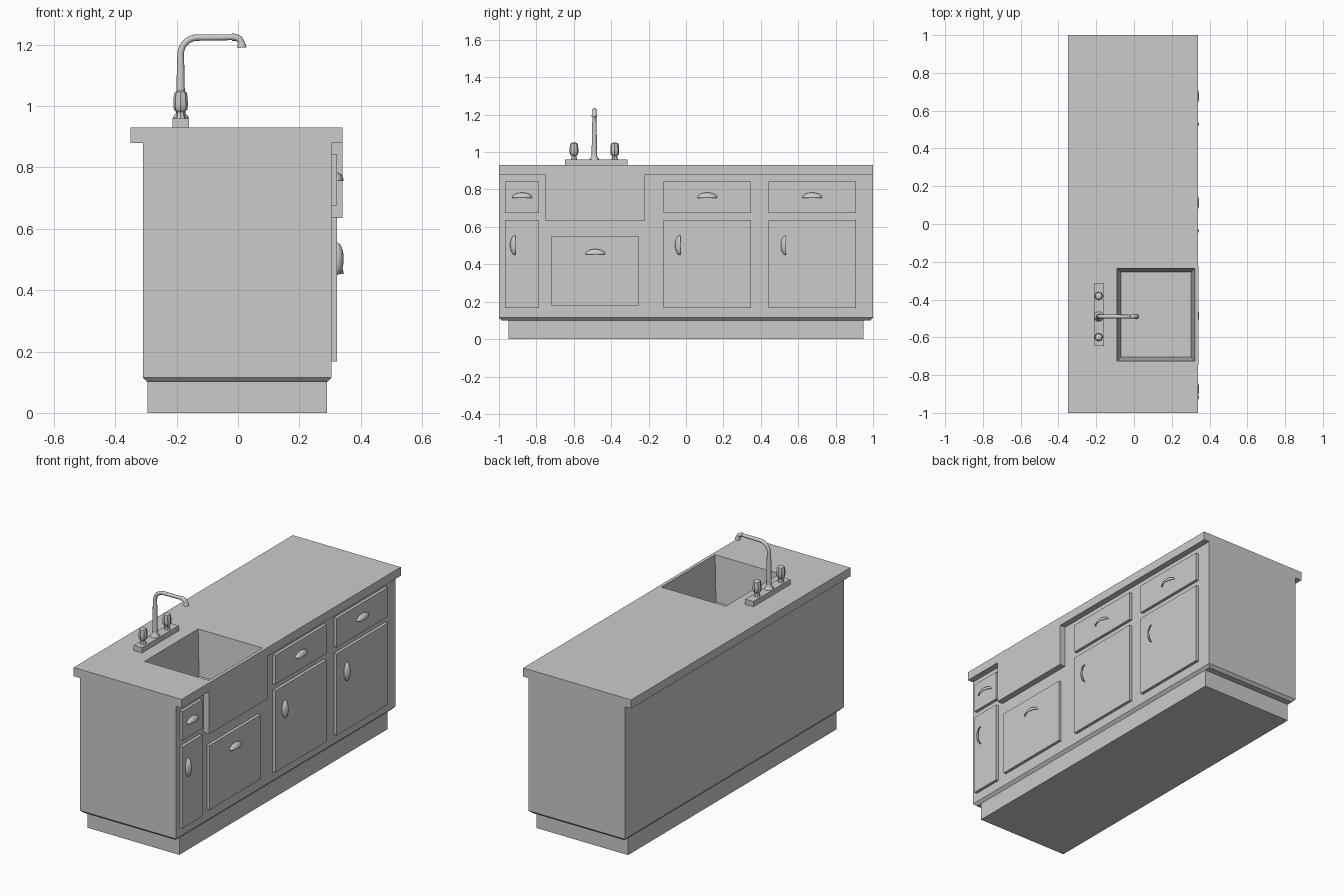
import bpy, bmesh
from math import sin, cos, pi, radians

if "Cube" in bpy.data.objects:
    bpy.data.objects.remove(bpy.data.objects["Cube"])


def finish(name, bm, smooth=None):
    bmesh.ops.recalc_face_normals(bm, faces=bm.faces)
    me = bpy.data.meshes.new(name)
    bm.to_mesh(me)
    bm.free()
    ob = bpy.data.objects.new(name, me)
    bpy.context.collection.objects.link(ob)
    if smooth:
        shade(ob, smooth)
    return ob


def shade(ob, angle):
    bpy.ops.object.select_all(action='DESELECT')
    ob.select_set(True)
    bpy.context.view_layer.objects.active = ob
    bpy.ops.object.shade_smooth_by_angle(angle=radians(angle))


def box(name, x, y, z, inset=0):
    """Box between ranges; inset shrinks the bottom to make a taper."""
    bm = bmesh.new()
    rings = []
    for h, i in ((z[0], inset), (z[1], 0)):
        rings.append([bm.verts.new((px, py, h)) for px, py in (
            (x[0] + i, y[0] + i), (x[1] - i, y[0] + i),
            (x[1] - i, y[1] - i), (x[0] + i, y[1] - i))])
    a, b = rings
    bm.faces.new(a[::-1])
    bm.faces.new(b)
    for k in range(4):
        n = (k + 1) % 4
        bm.faces.new((a[k], a[n], b[n], b[k]))
    return finish(name, bm)


def boolean(ob, tool, op):
    tool.hide_render = True
    tool.hide_viewport = False
    m = ob.modifiers.new(op.lower(), 'BOOLEAN')
    m.object, m.operation, m.solver = tool, op, 'EXACT'
    bpy.ops.object.select_all(action='DESELECT')
    bpy.context.view_layer.objects.active = ob
    ob.select_set(True)
    bpy.ops.object.modifier_apply(modifier=m.name)
    bpy.data.objects.remove(tool)


def lathe(name, profile, loc, sides=16, flute=0, angle=40):
    """Revolve (radius, z) pairs, optionally fluting every second side."""
    bm = bmesh.new()
    rings = [[bm.verts.new((loc[0] + r * (1 - flute * (k % 2)) * cos(2 * pi * k / sides),
                            loc[1] + r * (1 - flute * (k % 2)) * sin(2 * pi * k / sides), z))
              for k in range(sides)] for r, z in profile]
    for a, b in zip(rings, rings[1:]):
        for k in range(sides):
            n = (k + 1) % sides
            bm.faces.new((a[k], a[n], b[n], b[k]))
    bm.faces.new(rings[0][::-1])
    bm.faces.new(rings[-1])
    return finish(name, bm, angle)


def cup_pull(name, y, z, vertical=False):
    """Half-moon shell, open along its straight side."""
    bm = bmesh.new()
    rows = []
    for i in range(7):
        t = pi / 2 * i / 6
        row = []
        for k in range(17):
            u = pi * k / 16
            across = -0.052 * cos(u)
            rise = 0.027 * sin(u) * sin(t)
            out = 0.022 * sin(u) * cos(t)
            dy, dz = (-rise, across) if vertical else (across, rise)
            row.append(bm.verts.new((0.321 + out, y + dy, z + dz)))
        rows.append(row)
    for a, b in zip(rows, rows[1:]):
        for k in range(16):
            bm.faces.new((a[k], a[k + 1], b[k + 1], b[k]))
    bmesh.ops.remove_doubles(bm, verts=bm.verts, dist=1e-5)
    ob = finish(name, bm, 40)
    m = ob.modifiers.new('thickness', 'SOLIDIFY')
    m.thickness, m.offset = 0.003, 0
    return ob


# Plinth and cabinet carcass
box('plinth', (-0.295, 0.29), (-0.95, 0.95), (0, 0.10))
body = box('cabinet_body', (-0.31, 0.305), (-1, 1), (0.115, 0.88))
box('cabinet_lower_lip', (-0.31, 0.305), (-1, 1), (0.10, 0.115), inset=0.015)
boolean(body, box('sink_recess', (-0.10, 0.33), (-0.74, -0.23), (0.65, 0.95)), 'DIFFERENCE')

# Countertop with apron-front sink and tapered bowl
counter = box('countertop_and_sink', (-0.35, 0.34), (-1, 1), (0.88, 0.93))
boolean(counter, box('apron', (-0.115, 0.341), (-0.75, -0.22), (0.635, 0.93)), 'UNION')
boolean(counter, box('bowl', (-0.09, 0.322), (-0.725, -0.235), (0.67, 0.932), inset=0.02), 'DIFFERENCE')
lathe('drain', [(0.027, 0.668), (0.027, 0.672)], (0.07, -0.47), 24)

# Drawer fronts, doors and pulls
FRONT = (0.30, 0.322)
columns = [(-0.967, -0.785), (-0.12, 0.347), (0.44, 0.91)]
pull_y = [-0.912, -0.03, 0.535]
for n, (span, py) in enumerate(zip(columns, pull_y), 1):
    box(f'drawer_{n}', FRONT, span, (0.675, 0.843))
    cup_pull(f'drawer_pull_{n}', sum(span) / 2, 0.755)
    box(f'door_{n}', FRONT, span, (0.167, 0.638))
    cup_pull(f'door_pull_{n}', py, 0.502, vertical=True)
box('under_sink_panel', FRONT, (-0.72, -0.253), (0.18, 0.552))
cup_pull('under_sink_pull', -0.485, 0.453)

# Tap plate and fluted knobs
TX, TY = -0.187, -0.49
box('tap_plate', (-0.213, -0.16), (-0.647, -0.312), (0.93, 0.96))
knob = [(0.019, 0.958), (0.014, 0.968), (0.013, 0.98), (0.022, 0.988), (0.024, 1.005),
        (0.022, 1.035), (0.019, 1.045), (0.010, 1.05)]
for side, s in (('left', -1), ('right', 1)):
    lathe(f'tap_knob_{side}', knob, (TX, TY + s * 0.109), 16, flute=0.12)
lathe('spout_collar', [(0.026, 0.958), (0.025, 0.965), (0.016, 0.975), (0.014, 0.99)], (TX, TY), 20)

# Spout swept along its path: (x, z, radius)
path = [(TX, 0.965, 0.015), (TX, 1.06, 0.0135), (TX, 1.15, 0.0115)]
path += [(-0.132 - 0.055 * cos(a), 1.168 + 0.055 * sin(a), 0.0105)
         for a in (pi / 2 * i / 8 for i in range(9))]
path += [(-0.020, 1.224, 0.0095), (-0.019, 1.224, 0.0115), (-0.012, 1.224, 0.0115)]
path += [(-0.012 + 0.023 * sin(a), 1.201 + 0.023 * cos(a), 0.011)
         for a in (pi / 2 * i / 6 for i in range(1, 6))]
path += [(0.012, 1.198, 0.014), (0.0125, 1.19, 0.0145)]
cu = bpy.data.curves.new('spout', 'CURVE')
cu.dimensions = '3D'
cu.bevel_depth = 1.0
cu.bevel_resolution = 4
cu.use_fill_caps = True
sp = cu.splines.new('POLY')
sp.points.add(len(path) - 1)
for p, (x, z, r) in zip(sp.points, path):
    p.co = (x, TY, z, 1)
    p.radius = r
spout = bpy.data.objects.new('spout', cu)
bpy.context.collection.objects.link(spout)
bpy.ops.object.select_all(action='DESELECT')
spout.select_set(True)
bpy.context.view_layer.objects.active = spout
bpy.ops.object.convert(target='MESH')
shade(bpy.context.view_layer.objects.active, 40)
